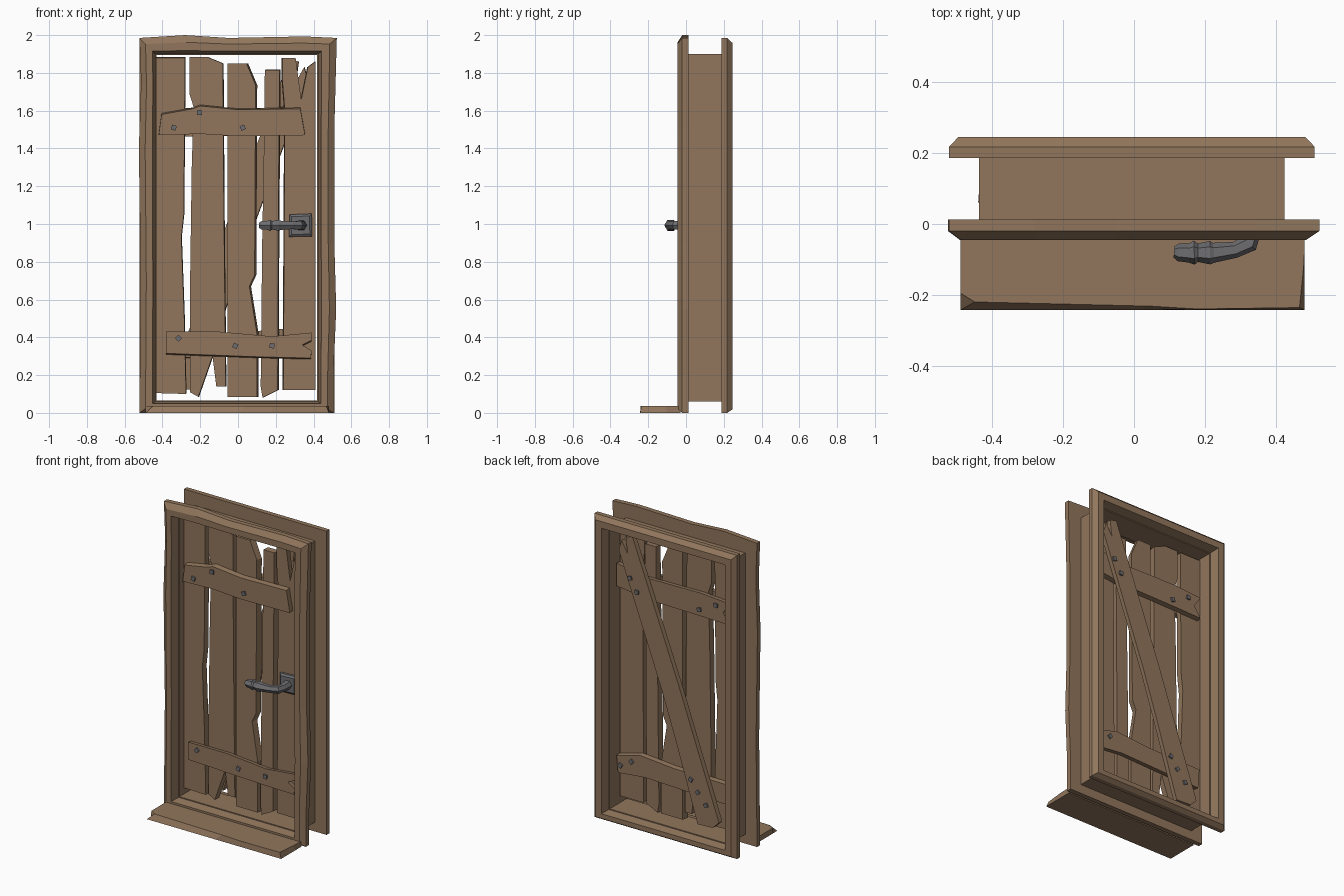
import bpy, bmesh, math
from mathutils import Vector


def material(name, rgb):
    m = bpy.data.materials.new(name)
    m.diffuse_color = (*rgb, 1)
    return m


WOOD = material("brown wood", (0.285, 0.182, 0.108))
METAL = material("grey iron", (0.155, 0.155, 0.165))


def loft(name, loops, mat, caps=True, closed=False):
    """Skin a list of equal-length point loops."""
    bm = bmesh.new()
    rows = [[bm.verts.new(p) for p in lp] for lp in loops]
    n = len(rows[0])
    pairs = list(zip(rows, rows[1:])) + ([(rows[-1], rows[0])] if closed else [])
    for a, b in pairs:
        for i in range(n):
            j = (i + 1) % n
            bm.faces.new((a[i], a[j], b[j], b[i]))
    if caps and not closed:
        bm.faces.new(rows[0][::-1])
        bm.faces.new(rows[-1])
    bmesh.ops.recalc_face_normals(bm, faces=bm.faces)
    me = bpy.data.meshes.new(name)
    bm.to_mesh(me)
    bm.free()
    me.materials.append(mat)
    ob = bpy.data.objects.new(name, me)
    bpy.context.collection.objects.link(ob)
    return ob


def board(name, pts, y0, y1, shift=(0.0, 0.0), mat=WOOD):
    """Extrude an x-z outline from y0 to y1, the far side slightly shifted."""
    return loft(name, [[(x, y0, z) for x, z in pts],
                       [(x + shift[0], y1, z + shift[1]) for x, z in pts]], mat)


def casing(name, outer, inner, profile):
    """Frame ring: profile is (blend from outer to inner outline, y)."""
    loft(name, [[(a + (c - a) * t, y, b + (d - b) * t)
                 for (a, b), (c, d) in zip(outer, inner)] for t, y in profile],
         WOOD, closed=True)


L, R, B, T = -0.437, 0.425, 0.06, 1.9

# front casing with wavy outline
outer = [(-0.522, 0), (0.505, 0), (0.505, 0.2), (0.52, 0.55), (0.51, 0.9),
         (0.51, 1.5), (0.523, 1.985), (0.35, 1.993), (-0.05, 1.985),
         (-0.28, 2.0), (-0.522, 1.985), (-0.513, 1.75), (-0.525, 1.4), (-0.515, 0.7)]
inner = [(L, B), (R, B), (R, 0.2), (R, 0.55), (R, 0.9), (R, 1.5), (R, T),
         (0.34, T), (-0.05, T), (-0.27, T), (L, T), (L, 1.72), (L, 1.4), (L, 0.7)]
casing("front_casing", outer, inner,
       [(0, 0.012), (0, -0.02), (0.38, -0.045), (0.82, -0.045), (1, 0.012)])

# back casing, straight
casing("back_casing", [(-0.522, 0), (0.51, 0), (0.51, 1.985), (-0.522, 1.985)],
       [(L, B), (R, B), (R, T), (L, T)],
       [(0, 0.187), (0, 0.218), (0.3, 0.245), (0.82, 0.245), (1, 0.187)])

# jamb lining between the casings
rect = [(L, B), (R, B), (R, T), (L, T)]
rect_in = [(L + 0.006, B + 0.006), (R - 0.006, B + 0.006),
           (R - 0.006, T - 0.006), (L + 0.006, T - 0.006)]
casing("jamb", rect, rect_in, [(0, 0.01), (0, 0.19), (1, 0.19), (1, 0.01)])

# threshold with a worn edge
low = [(-0.49, -0.03), (-0.49, -0.2), (-0.49, -0.243), (0, -0.243),
       (0.18, -0.243), (0.482, -0.243), (0.482, -0.1), (0.482, -0.03)]
top = [(-0.49, -0.03), (-0.49, -0.195), (-0.45, -0.22), (0.05, -0.232),
       (0.18, -0.24), (0.467, -0.236), (0.48, -0.11), (0.482, -0.03)]
loft("threshold", [[(x, y, 0) for x, y in low], [(x, y, 0.036) for x, y in top]], WOOD)

# five broken door planks
PY0, PY1 = 0.06, 0.1
planks = [
    [(-.44, .105), (-.275, .1), (-.285, .52), (-.3, .93), (-.287, 1.05), (-.28, 1.88), (-.44, 1.88)],
    [(-.255, .11), (-.21, .085), (-.135, .3), (-.115, .14), (-.065, .14), (-.075, 1.1),
     (-.08, 1.85), (-.165, 1.885), (-.258, 1.885), (-.258, 1.69), (-.235, 1.62), (-.245, 1.3), (-.255, .6)],
    [(-.055, .085), (.1, .085), (.1, .42), (.06, .67), (.088, .73), (.093, 1.735), (.045, 1.85), (-.055, 1.85)],
    [(.12, .14), (.13, .08), (.21, .12), (.213, 1), (.22, 1.815), (.142, 1.815), (.137, 1.4), (.128, .9)],
    [(.24, .12), (.41, .12), (.41, 1.86), (.37, 1.83), (.335, 1.66), (.305, 1.88), (.235, 1.88),
     (.235, 1.76), (.248, 1.6)],
]
shifts = [(0.003, 0.004), (0.004, 0), (0.009, 0), (0.006, 0.002), (-0.004, 0)]
for i, (p, s) in enumerate(zip(planks, shifts)):
    board(f"plank_{i + 1}", p, PY0, PY1, s)

# cross braces, front and back
upper = [(-.42, 1.47), (-.405, 1.58), (-.24, 1.61), (-.2, 1.625), (0, 1.605), (.33, 1.61),
         (.355, 1.47), (0, 1.465), (-.2, 1.477)]
lower = [(-.38, .315), (-.38, .43), (-.1, .43), (.18, .405), (.39, .425), (.39, .385),
         (.34, .36), (.39, .33), (.385, .29), (.1, .297)]
board("front_upper_brace", upper, 0.028, PY0, (0, 0.006))
board("front_lower_brace", lower, 0.028, PY0, (0, -0.006))
back_upper = [(-.41, 1.46), (-.36, 1.53), (-.41, 1.6), (-.2, 1.615), (.2, 1.61), (.41, 1.65),
              (.41, 1.5), (.18, 1.47), (-.2, 1.465)]
back_lower = [(-.39, .29), (-.4, .42), (0, .425), (.24, .445), (.41, .4), (.4, .29), (.2, .31)]
board("back_upper_brace", back_upper, PY1, 0.132, (0, 0.004))
board("back_lower_brace", back_lower, PY1, 0.132, (0, -0.004))

# diagonal brace with a split top
diagonal = [(-.355, .17), (-.31, .125), (-.2, .12), (-.05, .6), (.06, .93), (.37, 1.76), (.35, 1.83),
            (.305, 1.75), (.32, 1.86), (.27, 1.87), (-.06, 1.0)]
board("diagonal_brace", diagonal, 0.132, 0.162, (0.003, 0))


# square bolts
def bolt(name, x, z, y0, y1, turn):
    pts = [(x + 0.018 * math.cos(turn + k * math.pi / 2),
            z + 0.018 * math.sin(turn + k * math.pi / 2)) for k in range(4)]
    board(name, pts, y0, y1, mat=METAL)


front = [(-.34, 1.51), (-.205, 1.59), (.025, 1.51), (-.315, .395), (-.015, .355), (.18, .355)]
back = [(-.19, 1.51), (-.31, 1.57), (.38, .34), (.3, .385)]
diag = [(.29, 1.6), (.24, 1.52), (-.15, .4), (-.2, .33), (-.26, .26)]
for tag, pts, y0, y1 in (("front", front, 0.018, 0.04), ("back", back, 0.12, 0.142),
                         ("diagonal", diag, 0.15, 0.172)):
    for i, (x, z) in enumerate(pts):
        bolt(f"{tag}_bolt_{i + 1}", x, z, y0, y1, 0.5 + 0.35 * i)

# handle plate, bevelled
big = [(.27, .932), (.393, .935), (.39, 1.055), (.272, 1.05)]
small = [(.33 + (x - .33) * .8, .993 + (z - .993) * .8) for x, z in big]
loft("handle_plate", [[(x, PY0, z) for x, z in big], [(x, 0.045, z) for x, z in big],
                      [(x, 0.036, z) for x, z in small]], METAL)

# door handle: six-sided lever swept along a bent path (x, y, radius)
path = [(.335, .04, .03), (.335, -.02, .024), (.325, -.055, .026), (.285, -.073, .023),
        (.225, -.081, .028), (.215, -.081, .033), (.18, -.081, .026), (.17, -.081, .034),
        (.155, -.082, .027), (.125, -.08, .025), (.113, -.079, .016)]
loops = []
for i, (x, y, r) in enumerate(path):
    a, b = path[max(i - 1, 0)], path[min(i + 1, len(path) - 1)]
    d = Vector((b[0] - a[0], b[1] - a[1], 0)).normalized()
    side = Vector((-d.y, d.x, 0))
    loops.append([Vector((x, y, .993)) + side * r * math.cos(k * math.pi / 3)
                  + Vector((0, 0, r * math.sin(k * math.pi / 3))) for k in range(6)])
loft("door_handle", loops, METAL)
